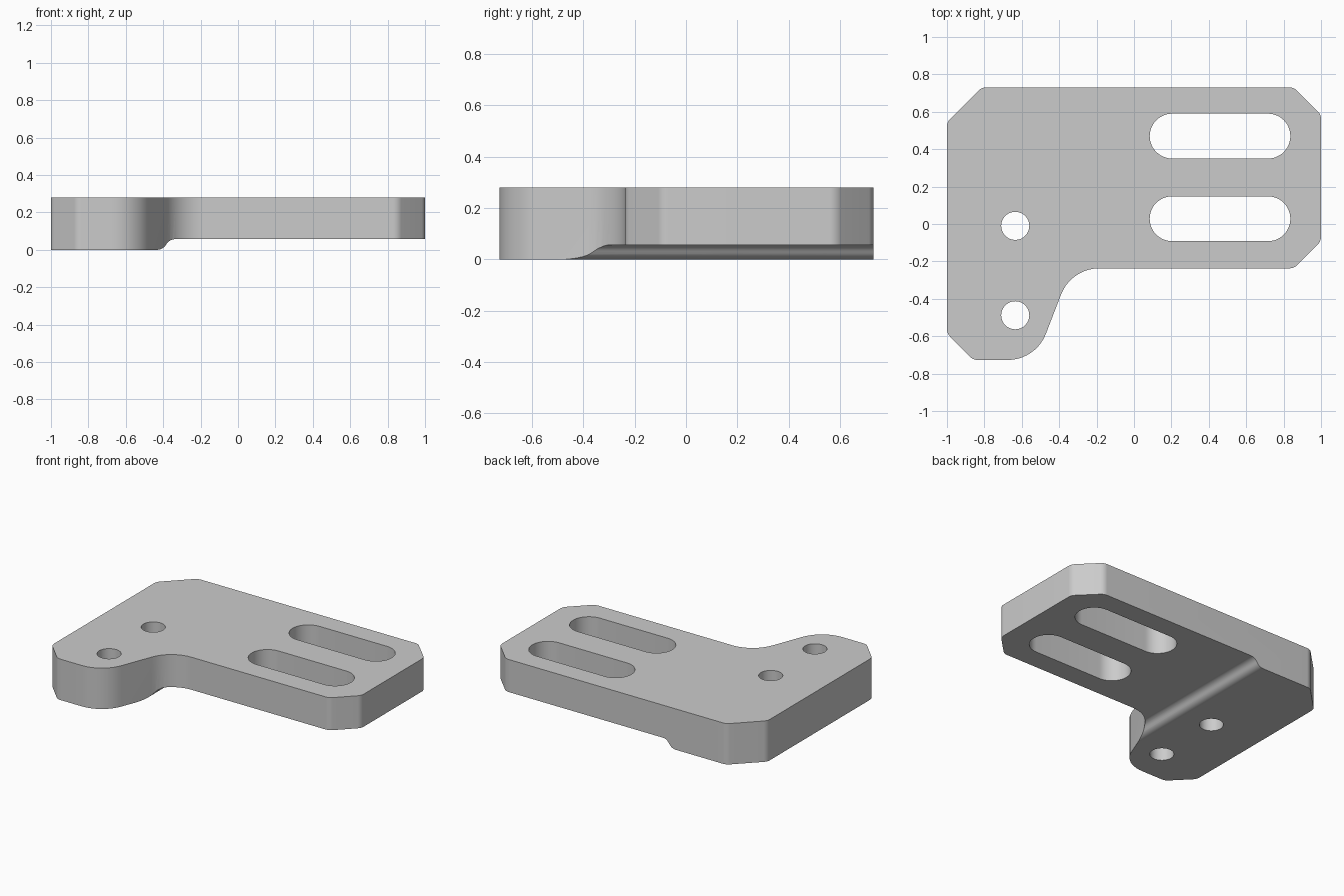
import bpy, bmesh, math
from mathutils import Vector

if "Cube" in bpy.data.objects:
    bpy.data.objects.remove(bpy.data.objects["Cube"], do_unlink=True)

TOP = 0.28      # height of the flat upper face
STEP = 0.057    # rise of the thinner section's underside


def rounded(corners, segments=10):
    """Outline from (x, y, tangent length) corners, each filleted by an arc."""
    pts = []
    for i, (x, y, t) in enumerate(corners):
        p = Vector((x, y))
        if t == 0:
            pts.append(p)
            continue
        d0 = (Vector(corners[i - 1][:2]) - p).normalized()
        d1 = (Vector(corners[(i + 1) % len(corners)][:2]) - p).normalized()
        half = d0.angle(d1) / 2
        radius = t * math.tan(half)
        centre = p + (d0 + d1).normalized() * (t / math.cos(half))
        start, end = p + d0 * t - centre, p + d1 * t - centre
        sweep = start.angle(end)
        for k in range(segments + 1):
            f = k / segments
            arc = start * math.sin((1 - f) * sweep) + end * math.sin(f * sweep)
            pts.append(centre + arc.normalized() * radius)
    return pts


def prism(name, pts, origin, u, v, depth):
    """Extrude a flat outline, laid out on axes u and v, along depth."""
    bm = bmesh.new()
    verts = [bm.verts.new(Vector(origin) + Vector(u) * p.x + Vector(v) * p.y) for p in pts]
    face = bm.faces.new(verts)
    ext = bmesh.ops.extrude_face_region(bm, geom=[face])
    moved = [g for g in ext["geom"] if isinstance(g, bmesh.types.BMVert)]
    bmesh.ops.translate(bm, verts=moved, vec=Vector(depth))
    bmesh.ops.recalc_face_normals(bm, faces=bm.faces)
    mesh = bpy.data.meshes.new(name)
    bm.to_mesh(mesh)
    bm.free()
    obj = bpy.data.objects.new(name, mesh)
    bpy.context.collection.objects.link(obj)
    return obj


def slot_outline(cx, cy, half, radius, n=24):
    """Stadium shape; a circle when half is zero."""
    pts = []
    for side, first in ((1, -math.pi / 2), (-1, math.pi / 2)):
        for k in range(n + (1 if half else 0)):
            a = first + math.pi * k / n
            pts.append(Vector((cx + side * half + radius * math.cos(a),
                               cy + radius * math.sin(a))))
    return pts


X, Y, Z = (1, 0, 0), (0, 1, 0), (0, 0, 1)

# Plate outline: chamfered corners and a leg blended in with large fillets
SOFT, BLEND = 0.025, 0.15
outline = rounded([
    (-1, 0.545, SOFT), (-1, -0.585, SOFT), (-0.86, -0.727, SOFT),
    (-0.525, -0.727, BLEND), (-0.336, -0.237, BLEND),
    (0.855, -0.237, SOFT), (1, -0.092, SOFT),
    (1, 0.585, SOFT), (0.855, 0.73, SOFT), (-0.815, 0.73, SOFT),
])
plate = prism("bracket_plate", outline, (0, 0, 0), X, Y, (0, 0, TOP))

# Underside relief with a soft S-shaped step
relief = rounded([
    (-0.403, 0, 0.03), (-0.365, STEP, 0.03), (1.2, STEP, 0),
    (1.2, -0.1, 0), (-0.5, -0.1, 0), (-0.5, 0, 0),
], 8)
relief = [p for p in relief if p.x > -0.49]
relief.append(Vector((relief[0].x, -0.1)))
cutters = [prism("relief_cutter", relief, (0, -1, 0), X, Z, (0, 2, 0))]

# Adjustment slots and bolt holes
for name, cx, cy, half, radius in (
    ("slot_back", 0.46, 0.47, 0.256, 0.12), ("slot_front", 0.46, 0.028, 0.256, 0.12),
    ("hole_back", -0.635, -0.01, 0, 0.075), ("hole_front", -0.635, -0.488, 0, 0.075),
):
    cutters.append(prism(name, slot_outline(cx, cy, half, radius), (0, 0, -0.2), X, Y, (0, 0, 0.8)))

bpy.context.view_layer.objects.active = plate
for cutter in cutters:
    cutter.hide_render = True
    mod = plate.modifiers.new(cutter.name, "BOOLEAN")
    mod.operation, mod.solver, mod.object = "DIFFERENCE", "EXACT", cutter
    bpy.ops.object.modifier_apply(modifier=mod.name)
    bpy.data.objects.remove(cutter, do_unlink=True)

# Plain grey finish
grey = bpy.data.materials.new("plain_grey")
grey.use_nodes = True
colour = (0.6, 0.6, 0.6, 1)
grey.diffuse_color = colour
grey.node_tree.nodes["Principled BSDF"].inputs["Base Color"].default_value = colour
plate.data.materials.clear()
plate.data.materials.append(grey)

# Smooth rounds, crisp edges
bpy.ops.object.select_all(action="DESELECT")
plate.select_set(True)
bpy.ops.object.shade_smooth_by_angle(angle=math.radians(30))
